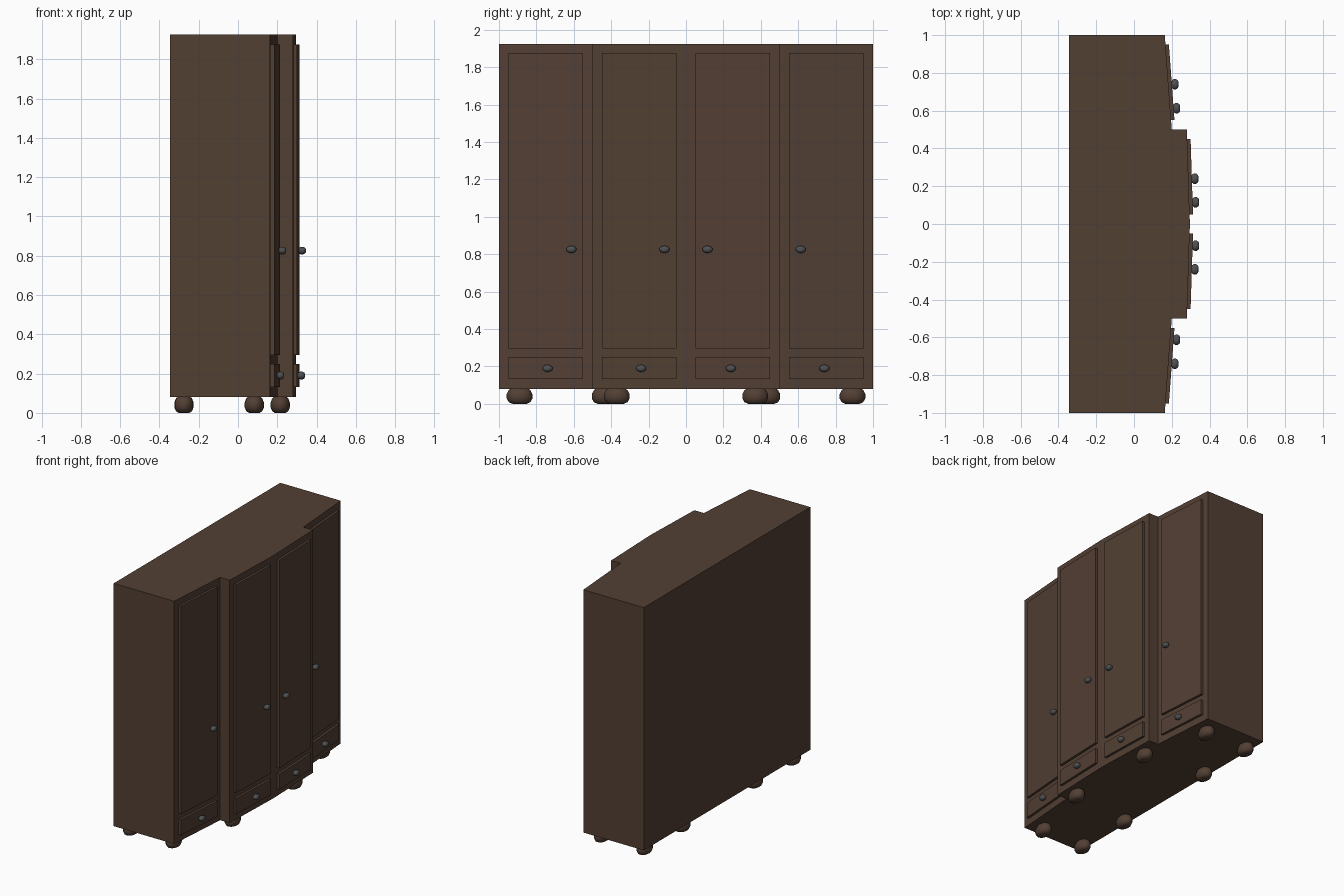
import bpy, bmesh, math
from mathutils import Matrix

if "Cube" in bpy.data.objects:
    bpy.data.objects.remove(bpy.data.objects["Cube"])

BACK, Z0, Z1 = -0.345, 0.08, 1.925


def material(name, rgb):
    m = bpy.data.materials.new(name)
    m.diffuse_color = (*rgb, 1)
    m.use_nodes = True
    m.node_tree.nodes["Principled BSDF"].inputs["Base Color"].default_value = m.diffuse_color
    return m


wood = material("dark_wood", (0.085, 0.05, 0.034))
metal = material("dark_metal", (0.075, 0.08, 0.085))


def finish(name, bm, mat):
    bmesh.ops.recalc_face_normals(bm, faces=bm.faces)
    me = bpy.data.meshes.new(name)
    bm.to_mesh(me)
    bm.free()
    me.materials.append(mat)
    ob = bpy.data.objects.new(name, me)
    bpy.context.collection.objects.link(ob)
    return ob


def prism(name, outline, z0, z1, mat):
    bm = bmesh.new()
    face = bm.faces.new([bm.verts.new((x, y, z0)) for x, y in outline])
    ext = bmesh.ops.extrude_face_region(bm, geom=[face])
    top = [v for v in ext["geom"] if isinstance(v, bmesh.types.BMVert)]
    bmesh.ops.translate(bm, verts=top, vec=(0, 0, z1 - z0))
    return finish(name, bm, mat)


def lathe(name, profile, mat, matrix, sides=16):
    bm = bmesh.new()
    rings = [[bm.verts.new((r * math.cos(2 * math.pi * i / sides),
                            r * math.sin(2 * math.pi * i / sides), z))
              for i in range(sides)] for r, z in profile]
    for a, b in zip(rings, rings[1:]):
        for i in range(sides):
            j = (i + 1) % sides
            bm.faces.new((a[i], a[j], b[j], b[i]))
    bm.faces.new(rings[0])
    bm.faces.new(rings[-1])
    bm.transform(matrix)
    ob = finish(name, bm, mat)
    bpy.ops.object.select_all(action='DESELECT')
    ob.select_set(True)
    bpy.context.view_layer.objects.active = ob
    bpy.ops.object.shade_smooth_by_angle(angle=math.radians(35))


def front(y):
    """Depth of the angled cabinet front at width y."""
    y = abs(y)
    return 0.296 - 0.032 * y if y < 0.5 else 0.20 - 0.074 * (y - 0.5)


# Cabinet carcass with stepped, slightly bowed front
half = [(front(0.4999), 0.5), (0.20, 0.5), (front(1), 1), (BACK, 1)]
outline = [(front(0), 0)] + half + [(x, -y) for x, y in reversed(half)]
prism("cabinet_body", outline, Z0, Z1, wood)

# Raised doors, drawer fronts and knobs, mirrored left/right
knob = [(0.008, -0.019), (0.015, -0.015), (0.0195, -0.006), (0.0195, 0.006),
        (0.015, 0.015), (0.008, 0.019)]


def add_knob(name, y, z):
    m = (Matrix.Translation((front(y) + 0.034, y, z))
         @ Matrix.Diagonal((1, 1.4, 1, 1)) @ Matrix.Rotation(math.pi / 2, 4, 'Y'))
    lathe(name, knob, metal, m)


for side, s in (("left", -1), ("right", 1)):
    for pos, a, b, ky in (("inner", 0.05, 0.45, 0.115), ("outer", 0.55, 0.95, 0.613)):
        ya, yb = s * a, s * b
        panel = [(front(ya) - 0.01, ya), (front(ya) + 0.018, ya),
                 (front(yb) + 0.018, yb), (front(yb) - 0.01, yb)]
        prism(f"{side}_{pos}_door", panel, 0.295, 1.875, wood)
        prism(f"{side}_{pos}_drawer", panel, 0.132, 0.25, wood)
        add_knob(f"{side}_{pos}_door_knob", s * ky, 0.826)
        add_knob(f"{side}_{pos}_drawer_knob", s * (a + b - 0.02) / 2, 0.19)

# Bun feet
foot = [(0.027, 0), (0.041, 0.009), (0.049, 0.028), (0.049, 0.052),
        (0.041, 0.074), (0.027, 0.085)]
for side, s in (("left", -1), ("right", 1)):
    for name, x, y in (("back_outer", -0.275, 0.89), ("back_inner", -0.275, 0.435),
                       ("front_outer", 0.083, 0.89), ("front_inner", 0.215, 0.37)):
        m = Matrix.Translation((x, s * y, 0)) @ Matrix.Diagonal((1, 1.4, 1, 1))
        lathe(f"{side}_{name}_foot", foot, wood, m)
